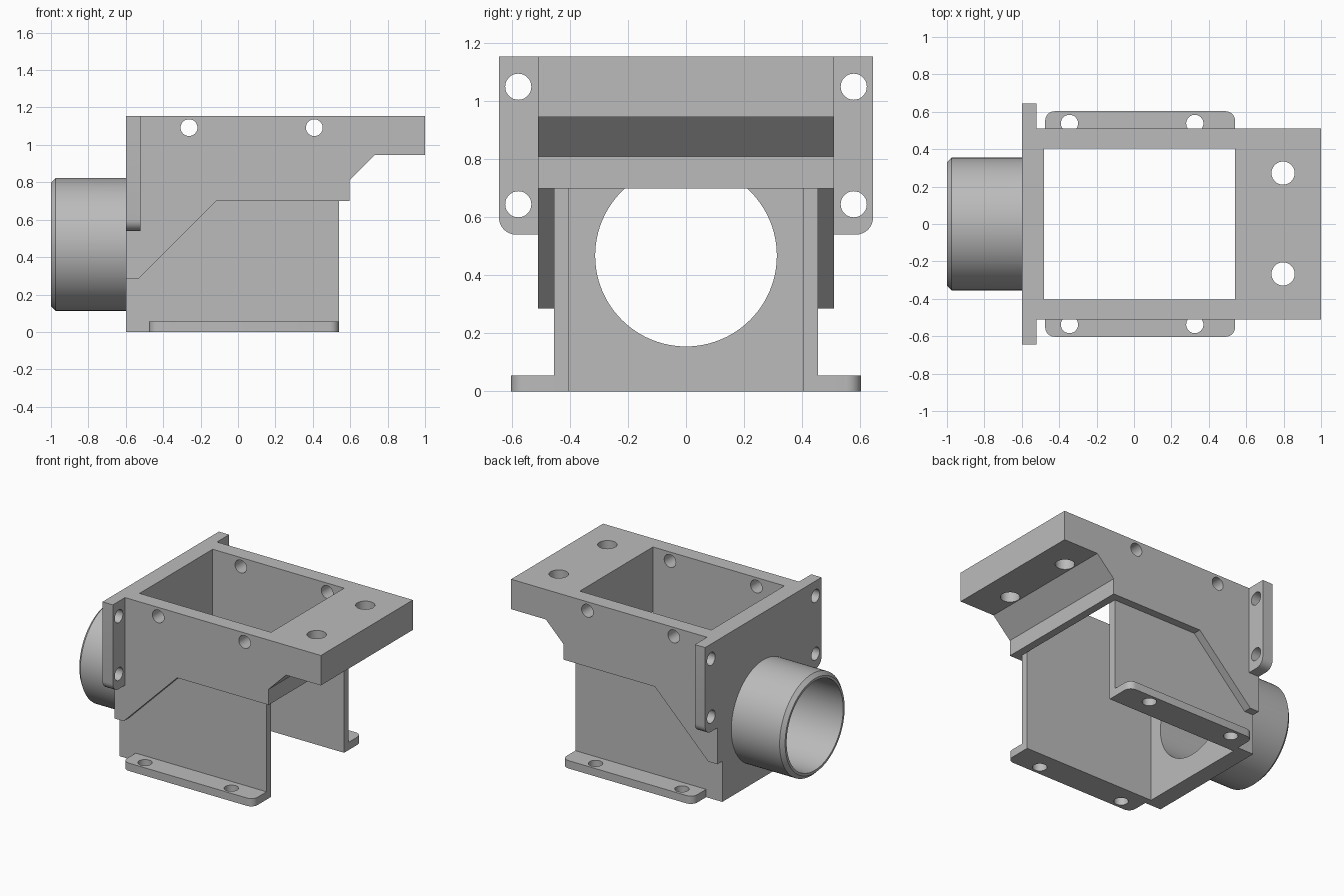
import bpy, bmesh, math
from mathutils import Vector

if "Cube" in bpy.data.objects:
    bpy.data.objects.remove(bpy.data.objects["Cube"])

grey = bpy.data.materials.new("plain grey")
grey.diffuse_color = (0.5, 0.5, 0.5, 1)
grey.use_nodes = True
grey.node_tree.nodes["Principled BSDF"].inputs["Base Color"].default_value = grey.diffuse_color


def prism(name, pts, axis, a, b, bevel_if=None, width=0.05, segs=6):
    """Extrude a 2D profile along an axis from a to b; bevel the edges chosen by midpoint."""
    def place(p, d):
        u, v = p
        return {"x": (d, u, v), "y": (u, d, v), "z": (u, v, d)}[axis]
    bm = bmesh.new()
    lo = [bm.verts.new(place(p, a)) for p in pts]
    hi = [bm.verts.new(place(p, b)) for p in pts]
    bm.faces.new(lo)
    bm.faces.new(hi)
    n = len(pts)
    for i in range(n):
        j = (i + 1) % n
        bm.faces.new((lo[i], lo[j], hi[j], hi[i]))
    bmesh.ops.recalc_face_normals(bm, faces=bm.faces)
    if bevel_if:
        edges = [e for e in bm.edges if bevel_if(e.verts[0].co, e.verts[1].co)]
        bmesh.ops.bevel(bm, geom=edges, offset=width, segments=segs, profile=0.5,
                        affect="EDGES")
        bmesh.ops.recalc_face_normals(bm, faces=bm.faces)
    me = bpy.data.meshes.new(name)
    bm.to_mesh(me)
    bm.free()
    me.materials.append(grey)
    ob = bpy.data.objects.new(name, me)
    bpy.context.collection.objects.link(ob)
    return ob


def rect(u0, u1, v0, v1):
    return [(u0, v0), (u1, v0), (u1, v1), (u0, v1)]


def circle(u, v, r, n=32):
    return [(u + r * math.cos(2 * math.pi * i / n), v + r * math.sin(2 * math.pi * i / n))
            for i in range(n)]


def combine(ob, other, op):
    """Apply an exact boolean and throw the second object away."""
    mod = ob.modifiers.new("bool", "BOOLEAN")
    mod.operation, mod.solver, mod.object = op, "EXACT", other
    dg = bpy.context.evaluated_depsgraph_get()
    me = bpy.data.meshes.new_from_object(ob.evaluated_get(dg))
    ob.modifiers.clear()
    ob.data = me
    bpy.data.objects.remove(other)


# Upper body: stepped side profile, full width
housing = prism("housing", [(-0.6, 0.285), (-0.53, 0.285), (-0.115, 0.70), (0.595, 0.70),
                            (0.595, 0.81), (0.73, 0.945), (1.0, 0.945), (1.0, 1.155),
                            (-0.6, 1.155)], "y", -0.51, 0.51)

parts = [
    # Narrower lower body
    prism("lower_body", rect(-0.6, 0.54, -0.455, 0.455), "z", 0, 0.75),
    # Round inlet tube with chamfered end
    prism("inlet_tube", circle(0, 0.468, 0.355, 96), "x", -1.0, -0.55,
          lambda p, q: p.x < -0.99 and q.x < -0.99, 0.025, 1),
]
for s in (-1, 1):
    # Flange ears, rounded at the lower outer corner
    parts.append(prism("flange_ear", rect(min(s * 0.47, s * 0.645), max(s * 0.47, s * 0.645),
                                          0.54, 1.155), "x", -0.6, -0.52,
                       lambda p, q: abs(p.y) > 0.6 and abs(q.y) > 0.6
                       and p.z < 0.6 and q.z < 0.6, 0.06))
    # Feet, rounded at the outer corners
    parts.append(prism("foot", rect(-0.475, 0.54, min(s * 0.43, s * 0.603),
                                    max(s * 0.43, s * 0.603)), "z", 0, 0.055,
                       lambda p, q: abs(p.y) > 0.55 and abs(q.y) > 0.55
                       and abs(p.z - q.z) > 0.01, 0.05))
for part in parts:
    combine(housing, part, "UNION")

# Shaft open at top, bottom and lower right end; then the bore
cutters = [
    prism("shaft", [(-0.48, -0.1), (0.57, -0.1), (0.57, 0.699), (0.54, 0.699),
                    (0.54, 1.3), (-0.48, 1.3)], "y", -0.405, 0.405),
    prism("bore", circle(0, 0.468, 0.313, 96), "x", -1.1, -0.3),
]
# Screw holes in the sides, top plate, ears and feet
for x in (-0.262, 0.408):
    cutters.append(prism("side_hole", circle(x, 1.092, 0.045), "y", -0.7, 0.7))
for y in (-0.267, 0.272):
    cutters.append(prism("top_hole", circle(0.797, y, 0.062), "z", 0.85, 1.3))
for s in (-1, 1):
    for z in (0.645, 1.05):
        cutters.append(prism("ear_hole", circle(s * 0.578, z, 0.045), "x", -0.7, -0.45))
    for x in (-0.345, 0.325):
        cutters.append(prism("foot_hole", circle(x, s * 0.538, 0.046), "z", -0.1, 0.15))
for cutter in cutters:
    combine(housing, cutter, "DIFFERENCE")

bpy.ops.object.select_all(action="DESELECT")
housing.select_set(True)
bpy.context.view_layer.objects.active = housing
bpy.ops.object.shade_smooth_by_angle(angle=math.radians(30))
